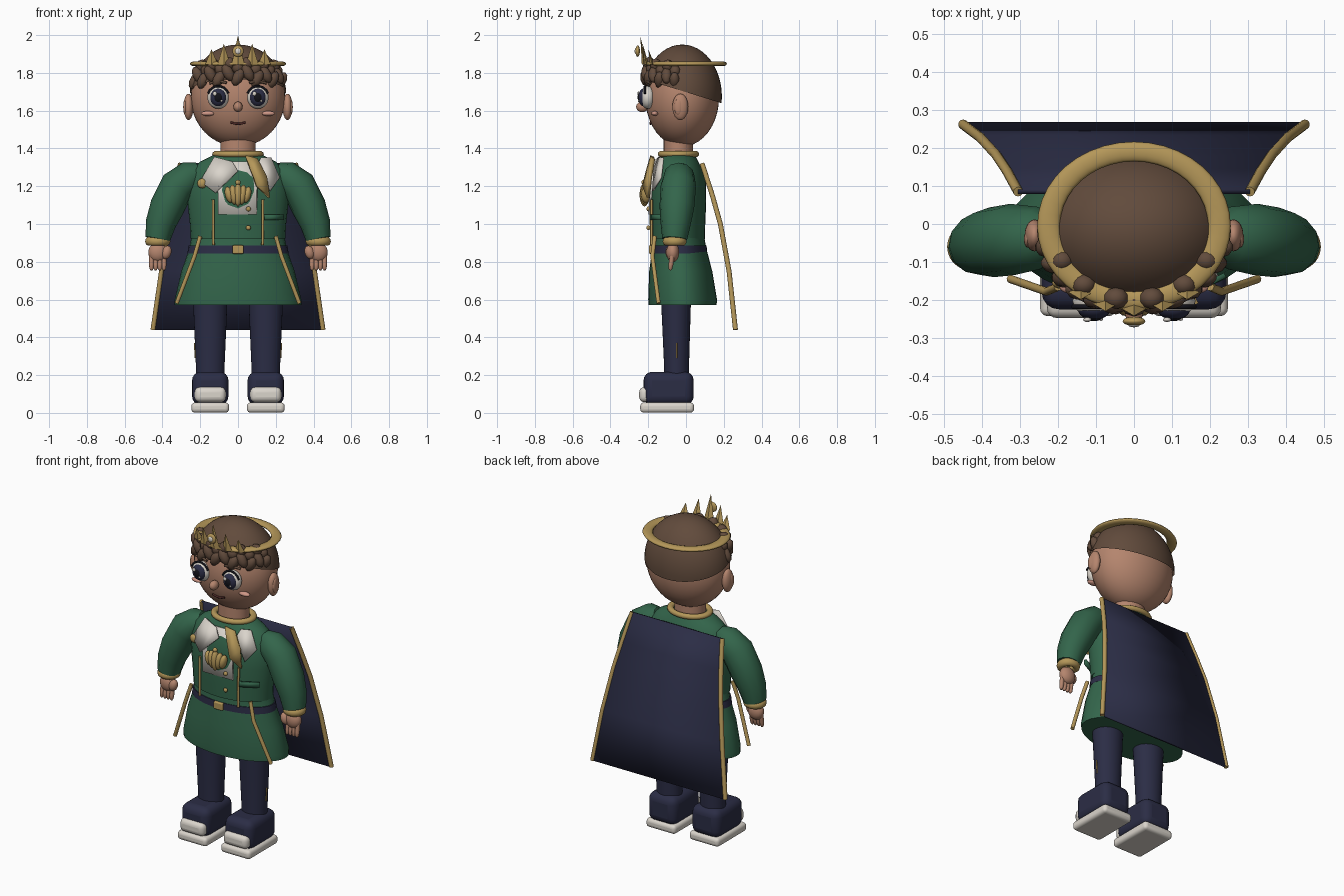
import bpy, bmesh, math
from mathutils import Matrix, Vector

if "Cube" in bpy.data.objects:
    bpy.data.objects.remove(bpy.data.objects["Cube"], do_unlink=True)


def material(name, r, g, b):
    m = bpy.data.materials.new(name)
    m.use_nodes = True
    m.diffuse_color = (r, g, b, 1)
    shader = m.node_tree.nodes["Principled BSDF"]
    shader.inputs["Base Color"].default_value = (r, g, b, 1)
    shader.inputs["Roughness"].default_value = 0.8
    return m


skin = material("skin", .46, .235, .155)
green = material("tunic green", .033, .13, .07)
navy = material("navy cloth", .024, .026, .06)
gold = material("gold", .46, .31, .10)
brown = material("hair brown", .12, .07, .045)
white = material("off white", .70, .66, .60)
black = material("pupil black", .006, .006, .01)
pink = material("cheek pink", .62, .31, .24)
mouth_red = material("mouth brown", .07, .02, .018)


def finish(ob, mat, angle=40):
    ob.data.materials.clear()
    ob.data.materials.append(mat)
    bpy.ops.object.select_all(action='DESELECT')
    ob.select_set(True)
    bpy.context.view_layer.objects.active = ob
    bpy.ops.object.shade_smooth_by_angle(angle=math.radians(angle))
    return ob


def from_bmesh(name, bm, mat, angle=40):
    bmesh.ops.recalc_face_normals(bm, faces=bm.faces)
    me = bpy.data.meshes.new(name)
    bm.to_mesh(me)
    bm.free()
    ob = bpy.data.objects.new(name, me)
    bpy.context.collection.objects.link(ob)
    return finish(ob, mat, angle)


def ellipsoid(name, loc, size, mat, tilt=0, seg=24):
    bm = bmesh.new()
    bmesh.ops.create_uvsphere(bm, u_segments=seg, v_segments=seg // 2, radius=1)
    bm.transform(Matrix.Translation(loc) @ Matrix.Rotation(tilt, 4, 'Y') @ Matrix.Diagonal((*size, 1)))
    return from_bmesh(name, bm, mat)


def loft(name, rings, mat, x=0, seg=32):
    """Stack of level ellipses, each (z, half width, half depth, centre y)."""
    bm = bmesh.new()
    turns = [math.tau * i / seg for i in range(seg)]
    rows = [[bm.verts.new((x + rx * math.cos(a), cy + ry * math.sin(a), z)) for a in turns]
            for z, rx, ry, cy in rings]
    for low, high in zip(rows, rows[1:]):
        for i in range(seg):
            j = (i + 1) % seg
            bm.faces.new((low[i], low[j], high[j], high[i]))
    bm.faces.new(rows[0])
    bm.faces.new(rows[-1])
    return from_bmesh(name, bm, mat)


def tube(name, points, radii, mat):
    """Round rod through points, with one radius or one per point."""
    cu = bpy.data.curves.new(name, 'CURVE')
    cu.dimensions = '3D'
    cu.bevel_depth = 1
    cu.bevel_resolution = 4
    cu.use_fill_caps = True
    sp = cu.splines.new('POLY')
    sp.points.add(len(points) - 1)
    for i, p in enumerate(points):
        sp.points[i].co = (*p, 1)
        sp.points[i].radius = radii[i] if isinstance(radii, list) else radii
    ob = bpy.data.objects.new(name, cu)
    bpy.context.collection.objects.link(ob)
    bpy.ops.object.select_all(action='DESELECT')
    ob.select_set(True)
    bpy.context.view_layer.objects.active = ob
    bpy.ops.object.convert(target='MESH')
    return finish(bpy.context.object, mat, 50)


def ring(name, loc, major, minor, squash, mat):
    bpy.ops.mesh.primitive_torus_add(major_segments=40, minor_segments=10, location=loc,
                                     major_radius=major, minor_radius=minor)
    ob = bpy.context.object
    ob.name, ob.scale = name, squash
    return finish(ob, mat)


def box(name, loc, size, bevel, mat):
    bm = bmesh.new()
    bmesh.ops.create_cube(bm, size=1)
    bm.transform(Matrix.Translation(loc) @ Matrix.Diagonal((*size, 1)))
    ob = from_bmesh(name, bm, mat)
    mod = ob.modifiers.new("rounded", 'BEVEL')
    mod.width, mod.segments = bevel, 4
    return ob


def chest_y(x, z):
    return -.203 + 1.4 * x * x + max(0, z - 1.2) * .35


def chest_plate(name, outline, mat, lift=0, thick=.009):
    """Flat cloth piece that follows the chest."""
    bm = bmesh.new()
    bm.faces.new([bm.verts.new((x, chest_y(x, z) - lift, z)) for x, z in outline])
    bmesh.ops.triangulate(bm, faces=bm.faces)
    ob = from_bmesh(name, bm, mat, 20)
    mod = ob.modifiers.new("thickness", 'SOLIDIFY')
    mod.thickness, mod.offset = thick, 0
    return ob


# Head, hair cap and neck
ellipsoid("head", (0, -.02, 1.67), (.25, .195, .26), skin, seg=40)
cap = bmesh.new()
bmesh.ops.create_uvsphere(cap, u_segments=40, v_segments=24, radius=1)
cap.transform(Matrix.Translation((0, -.02, 1.675)) @ Matrix.Diagonal((.257, .21, .275, 1)))
bmesh.ops.bisect_plane(cap, geom=cap.verts[:] + cap.edges[:] + cap.faces[:], clear_inner=True,
                       plane_co=(0, -.2, 1.76), plane_no=(0, .31, 1))
from_bmesh("hair_cap", cap, brown)
loft("neck", [(1.33, .092, .078, -.04), (1.47, .092, .078, -.04)], skin)
ring("collar", (0, -.04, 1.37), .117, .02, (1, .8, .8), gold)

# Fringe of curls
for i in range(13):
    a = math.radians(-78 + 13 * i)
    z = 1.79 + (.015 if i % 2 else -.012) - .02 * abs(math.sin(a))
    ellipsoid("fringe_curl", (.232 * math.sin(a), -.02 - .195 * math.cos(a), z),
              (.03, .028, .05), brown, tilt=.5 * (-1) ** i, seg=10)
    ellipsoid("upper_curl", (.21 * math.sin(a), -.02 - .18 * math.cos(a), z + .05),
              (.034, .03, .034), brown, seg=10)

# Face
for s, side in ((1, "left"), (-1, "right")):
    x = .105 * s
    ellipsoid(side + "_ear", (.262 * s, -.03, 1.62), (.026, .042, .07), skin)
    ellipsoid(side + "_inner_ear", (.28 * s, -.04, 1.62), (.01, .022, .042), skin)
    ellipsoid(side + "_eye", (x, -.203, 1.67), (.057, .04, .06), white)
    ellipsoid(side + "_iris", (x, -.225, 1.67), (.043, .027, .047), navy)
    ellipsoid(side + "_pupil", (x, -.24, 1.67), (.024, .016, .028), black)
    ellipsoid(side + "_glint", (x - .018, -.252, 1.69), (.011, .006, .012), white, seg=12)
    ellipsoid(side + "_small_glint", (x + .018, -.25, 1.652), (.006, .005, .006), white, seg=12)
    lash = [math.radians(20 + 20 * k) for k in range(8)]
    tube(side + "_lash", [(x + .058 * math.cos(a), -.218, 1.67 + .06 * math.sin(a)) for a in lash], .006, black)
    ellipsoid(side + "_cheek", (.16 * s, -.166, 1.585), (.036, .018, .013), pink)
    tube(side + "_brow", [(.06 * s, -.215, 1.748), (.105 * s, -.21, 1.757), (.15 * s, -.19, 1.745)], .007, brown)
ellipsoid("nose", (0, -.232, 1.62), (.024, .032, .028), skin)
tube("mouth", [(x, -.188 + x * x, 1.53 + 5 * x * x) for x in (-.04, -.02, 0, .02, .04)], .006, mouth_red)

# Crown
ring("crown_band", (0, -.005, 1.848), .225, .03, (1, .87, .45), gold)
for x, top in ((-.14, 1.925), (-.075, 1.955), (0, 2), (.075, 1.955), (.14, 1.925)):
    base = -.222 + 2.2 * x * x
    bm = bmesh.new()
    corners = [bm.verts.new((x + dx, base + dy, 1.845)) for dx, dy in ((-.034, 0), (0, -.012), (.034, 0), (0, .012))]
    tip = bm.verts.new((x, base - .02, top))
    bm.faces.new(corners)
    for i in range(4):
        bm.faces.new((corners[i], corners[(i + 1) % 4], tip))
    from_bmesh("crown_spike", bm, gold, 20)
ellipsoid("crown_medallion", (0, -.256, 1.915), (.03, .012, .03), gold)
ellipsoid("crown_stone", (0, -.266, 1.915), (.015, .006, .015), white)

# Tunic, skirt and belt
loft("tunic_body", [(.92, .25, .145, -.045), (1, .255, .147, -.045), (1.12, .268, .15, -.043),
                    (1.22, .268, .145, -.04), (1.29, .243, .125, -.04), (1.33, .2, .105, -.04),
                    (1.37, .12, .085, -.04)], green)
loft("tunic_skirt", [(.57, .335, .18, -.018), (.6, .335, .182, -.018), (.75, .3, .167, -.028),
                     (.87, .258, .143, -.035), (.93, .247, .135, -.038)], green)
loft("belt", [(.845, .268, .148, -.035), (.885, .262, .145, -.036)], navy)
box("belt_buckle", (0, -.187, .865), (.06, .02, .045), .006, gold)

# Chest decoration
chest_plate("shirt_bib", [(-.105, 1.05), (.1, 1.05), (.1, 1.2), (.07, 1.33), (-.06, 1.33), (-.105, 1.2)], white, .004)
chest_plate("right_lapel", [(-.2, 1.225), (-.125, 1.355), (-.03, 1.33), (0, 1.28), (-.12, 1.165)], white, .013)
chest_plate("left_lapel", [(.1, 1.3), (.17, 1.175), (.22, 1.245), (.175, 1.35), (.12, 1.35)], white, .013)
chest_plate("neck_scarf", [(.04, 1.36), (.1, 1.345), (.15, 1.25), (.165, 1.14), (.1, 1.2), (.07, 1.28)], gold, .035, .02)
for i in range(-2, 3):
    ellipsoid("brooch_lobe", (.024 * i, -.22 + .004 * abs(i), 1.155), (.021, .026, .062 - .009 * abs(i)), gold, .12 * i, 16)
ellipsoid("brooch_knob", (0, -.222, 1.22), (.014, .014, .014), gold, seg=12)
for z in (.98, 1.08):
    ellipsoid("button", (.055, -.199, z), (.013, .01, .013), gold, seg=16)
ellipsoid("chest_badge", (-.19, -.155, 1.215), (.026, .016, .026), gold, seg=16)
chest_plate("pocket_flap", [(.14, 1.02), (.24, 1.02), (.24, 1.05), (.14, 1.05)], green, .012, .014)

# Cape with gold borders
cape_rows = [(1.32, .085, .305), (1.15, .14, .335), (1, .182, .363), (.75, .228, .405), (.44, .262, .45)]
bm = bmesh.new()
edges = [[bm.verts.new((s * w, y, z)) for s in (-1, 1)] for z, y, w in cape_rows]
for upper, lower in zip(edges, edges[1:]):
    bm.faces.new((upper[0], upper[1], lower[1], lower[0]))
cape = from_bmesh("cape", bm, navy, 60)
thick = cape.modifiers.new("thickness", 'SOLIDIFY')
thick.thickness, thick.offset = .012, 0

# Limbs and paired trim
for s, side in ((1, "left"), (-1, "right")):
    tube(side + "_cape_border", [(s * w, y, z) for z, y, w in cape_rows], .013, gold)
    tube(side + "_skirt_trim", [(.2 * s, -.165, .935), (.23 * s, -.178, .83), (.325 * s, -.145, .58)], .011, gold)
    tube(side + "_front_piping", [(.13 * s, -.183, .89), (.132 * s, -.183, 1.13)], .007, gold)

    # Sleeve, cuff and hand
    sleeve = [(.2, 1.28, .05), (.25, 1.255, .082), (.32, 1.2, .094), (.375, 1.09, .092), (.41, 1, .08), (.425, .92, .066)]
    tube(side + "_sleeve", [(x * s, -.035 - .07 * (1.28 - z), z) for x, z, r in sleeve], [r for x, z, r in sleeve], green)
    ring(side + "_cuff", (.425 * s, -.06, .908), .045, .022, (1, .95, 1.1), gold)
    ellipsoid(side + "_palm", (.425 * s, -.07, .85), (.05, .034, .052), skin)
    for i in range(4):
        x = (.392 + .022 * i) * s
        tube(side + "_finger", [(x, -.072, .84), (x, -.08, .785), (x, -.083, .765), (x, -.084, .755)],
             [.013, .013, .011, .005], skin)
    ellipsoid(side + "_thumb", (.378 * s, -.085, .85), (.025, .024, .036), skin, -.3 * s)

    # Leg and shoe
    loft(side + "_leg", [(.15, .075, .065, -.05), (.25, .076, .066, -.05), (.62, .092, .08, -.053)], navy, .147 * s)
    tube(side + "_leg_stripe", [(.225 * s, -.05, .29), (.23 * s, -.05, .37)], .004, gold)
    box(side + "_shoe", (.147 * s, -.092, .13), (.192, .265, .175), .045, navy)
    box(side + "_toe_cap", (.147 * s, -.21, .097), (.165, .076, .08), .028, white)
    box(side + "_sole", (.147 * s, -.1, .028), (.2, .285, .054), .02, white)
